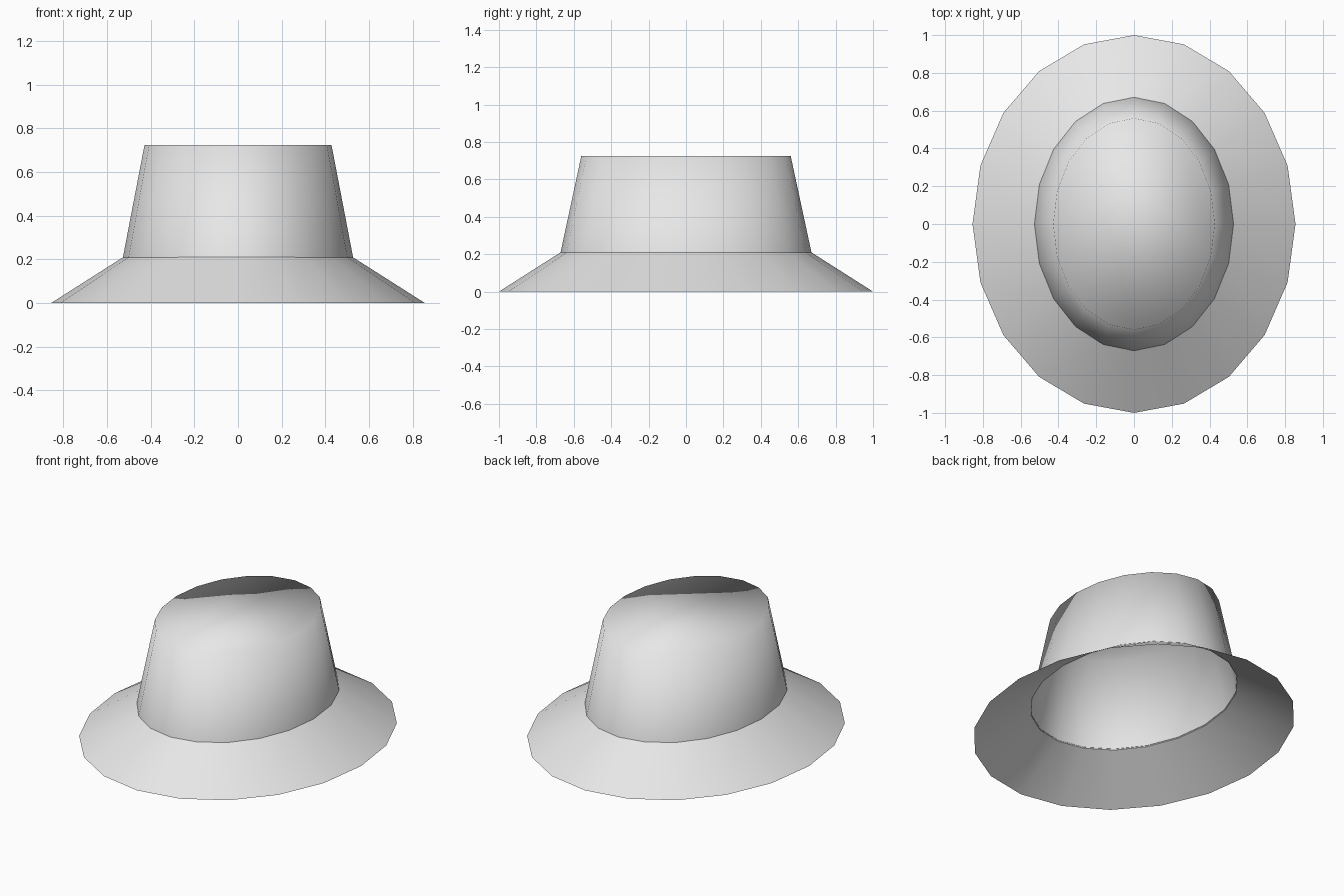
import bpy
import bmesh
import math

if "Cube" in bpy.data.objects:
    bpy.data.objects.remove(bpy.data.objects["Cube"])

SIDES = 20

felt = bpy.data.materials.new("light_grey_felt")
felt.diffuse_color = (0.8, 0.8, 0.8, 1.0)
felt.use_nodes = True
felt.node_tree.nodes["Principled BSDF"].inputs["Base Color"].default_value = felt.diffuse_color


def oval_loft(name, rings, cap_top=False):
    """Skin a stack of oval rings, each given as (x radius, y radius, z)."""
    bm = bmesh.new()
    loops = []
    for rx, ry, z in rings:
        angles = [2 * math.pi * i / SIDES for i in range(SIDES)]
        loops.append([bm.verts.new((rx * math.cos(a), ry * math.sin(a), z))
                      for a in angles])
    for low, high in zip(loops, loops[1:]):
        for i in range(SIDES):
            j = (i + 1) % SIDES
            bm.faces.new((low[i], low[j], high[j], high[i]))
    if cap_top:
        bm.faces.new(loops[-1])
    for face in bm.faces:
        face.smooth = True
    mesh = bpy.data.meshes.new(name)
    bm.to_mesh(mesh)
    bm.free()
    mesh.materials.append(felt)
    obj = bpy.data.objects.new(name, mesh)
    bpy.context.collection.objects.link(obj)
    return obj


# Sloping brim, a single open sheet
oval_loft("brim", [(0.855, 1.0, 0.0), (0.525, 0.67, 0.21)])

# Tapered crown with a softly shaded flat top, open underneath
oval_loft("crown", [(0.528, 0.672, 0.204), (0.428, 0.56, 0.724)], cap_top=True)
